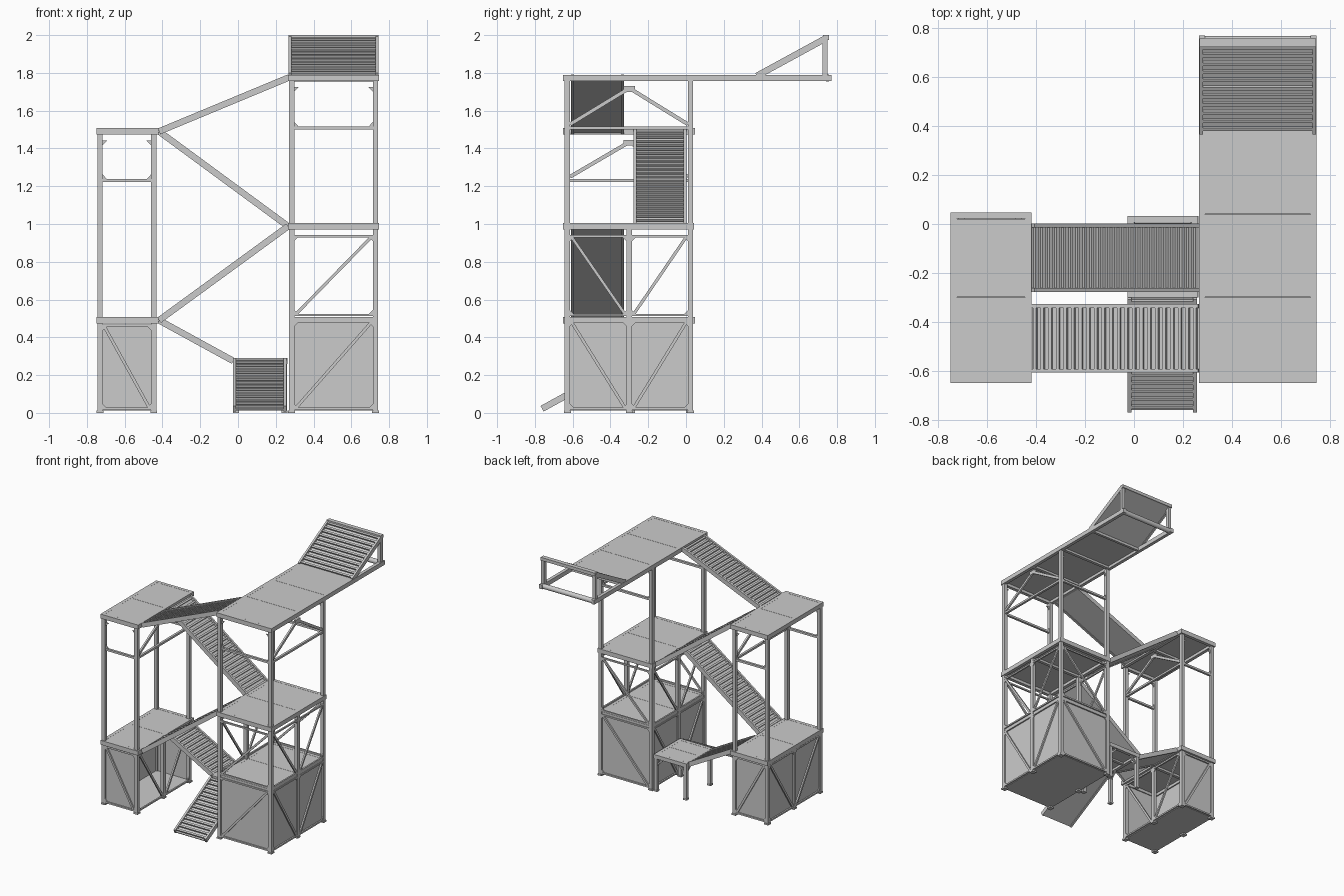
import bpy, bmesh
from mathutils import Vector, Matrix

if "Cube" in bpy.data.objects:
    bpy.data.objects.remove(bpy.data.objects["Cube"])

class Part:
    """Collects boxes, beams, gussets into one named object."""
    def __init__(self, name):
        self.name, self.bm = name, bmesh.new()

    def box(self, x0, x1, y0, y1, z0, z1):
        m = Matrix.Translation(((x0+x1)/2, (y0+y1)/2, (z0+z1)/2)) @ Matrix.Diagonal((x1-x0, y1-y0, z1-z0, 1))
        bmesh.ops.create_cube(self.bm, size=1, matrix=m)

    def beam(self, p, q, w, h):
        """Bar from p to q: w is the horizontal width, h the other thickness."""
        p, q = Vector(p), Vector(q)
        d = (q-p).normalized()
        side = Vector((0, 0, 1)).cross(d).normalized()
        up = d.cross(side)
        r = Matrix((d, side, up)).transposed().to_4x4()
        m = Matrix.Translation((p+q)/2) @ r @ Matrix.Diagonal(((q-p).length, w, h, 1))
        bmesh.ops.create_cube(self.bm, size=1, matrix=m)

    def gusset(self, p, u, v, t):
        """Thin triangular corner plate with legs u and v, thickness vector t."""
        p, u, v, t = Vector(p), Vector(u), Vector(v), Vector(t)
        vs = [self.bm.verts.new(c) for c in (p-t, p+u-t, p+v-t)]
        f = self.bm.faces.new(vs)
        g = bmesh.ops.extrude_face_region(self.bm, geom=[f])['geom']
        bmesh.ops.translate(self.bm, vec=t*2, verts=[e for e in g if isinstance(e, bmesh.types.BMVert)])

    def done(self):
        bmesh.ops.recalc_face_normals(self.bm, faces=self.bm.faces[:])
        me = bpy.data.meshes.new(self.name)
        self.bm.to_mesh(me)
        self.bm.free()
        ob = bpy.data.objects.new(self.name, me)
        bpy.context.collection.objects.link(ob)
        return ob

def pt(axis, c, a, z):
    return (c, a, z) if axis == 'x' else (a, c, z)

def bay(part, axis, c, a0, a1, z0, z1, rising, frame=True):
    """Thin inner frame, one diagonal and corner gussets in the plane axis = c."""
    t = 0.012
    if frame:
        for z in (z0+t/2, z1-t/2):
            part.beam(pt(axis, c, a0, z), pt(axis, c, a1, z), t, t)
    za, zb = (z0, z1) if rising else (z1, z0)
    s = 0.012 if za < zb else -0.012
    part.beam(pt(axis, c, a0+.01, za+s), pt(axis, c, a1-.01, zb-s), .012, .016)
    tv = pt(axis, .003, 0, 0)
    for a, sa in ((a0, 1), (a1, -1)):
        for z, sz in ((z0, 1), (z1, -1)):
            part.gusset(pt(axis, c, a, z), pt(axis, 0, sa*.032, 0), (0, 0, sz*.032), tv)

def deck(name, x0, x1, y0, y1, top, seams, thick=.034, plate_end=None):
    """Perimeter frame, cross joists and floor plates with narrow seams."""
    d = Part(name)
    b, w = top-thick, .026
    d.box(x0, x0+w, y0, y1, b, top)
    d.box(x1-w, x1, y0, y1, b, top)
    d.box(x0+w, x1-w, y0, y0+w, b, top)
    if plate_end is None:
        d.box(x0+w, x1-w, y1-w, y1, b, top)
    ends = [y0+w] + seams + [plate_end or y1-w]
    for a, c in zip(ends, ends[1:]):
        d.box(x0+w, x1-w, a+.001, c-.001, top-.012, top-.0005)
    for s in seams:
        d.box(x0+w, x1-w, s-.012, s+.012, b+.004, top-.013)
    return d.done()

def ramp(name, p, q, width, n, axis='x'):
    """Sloped plate with two side rails and cross cleats; p, q on the centre line."""
    r = Part(name)
    p, q = Vector(p), Vector(q)
    d = (q-p).normalized()
    side = Vector((0, 0, 1)).cross(d).normalized()
    up = d.cross(side)
    for s in (-1, 1):
        o = side*s*(width/2-.008)
        r.beam(p+o, q+o, .016, .034)
    r.beam(p-up*.006, q-up*.006, width-.03, .008)
    for i in range(n):
        c = p.lerp(q, (i+.5)/n) + up*.004
        r.beam(c-d*.007, c+d*.007, width-.032, .016)
    return r.done()

P = .028                               # post thickness
FY, BY, MY = -.642, .010, -.314        # front, back and middle post edges

def tower(tag, xl, xr, z_mid, z_top, z_bar, panel_top, open_right):
    posts = Part(tag + "_posts")
    for x in (xl, xr-P):
        for y in (FY, BY, MY):
            top = z_mid if y == MY else z_top
            posts.box(x, x+P, y, y+P, 0, top)
            posts.box(x-.004, x+P+.004, y-.004, y+P+.004, 0, .012)
    posts.done()

    # thin wall panels and floor sheet of the closed base
    walls = Part(tag + "_base_panels")
    ya, yb, m = FY+P/2, BY+P/2, P/2
    walls.box(xl+m, xr-m, ya-.003, ya+.003, .012, panel_top)
    walls.box(xl+m, xr-m, yb-.003, yb+.003, .012, panel_top)
    walls.box(xl+m-.003, xl+m+.003, ya, yb, .012, panel_top)
    if not open_right:
        walls.box(xr-m-.003, xr-m+.003, ya, yb, .012, panel_top)
    walls.box(xl+m, xr-m, ya, yb, .012, .018)
    walls.done()

    # braces: base storey, optional second storey, then the tall open storey
    br = Part(tag + "_braces")
    storeys = [(.016, panel_top)] + ([(.512, z_mid-.034)] if z_mid > .7 else [])
    for z0, z1 in storeys:
        for y in (FY+.006, BY+P-.006):
            bay(br, 'y', y, xl+P, xr-P, z0, z1, not open_right)
        for x in (xl+.006, xr-.006):
            bay(br, 'x', x, FY+P, MY, z0, z1, False)
            bay(br, 'x', x, MY+P, BY, z0, z1, True)
    for y in (FY+m, BY+m):
        br.box(xl+P, xr-P, y-.009, y+.009, z_bar-.008, z_bar+.008)
    x, mid = xr-m, MY+m
    br.box(x-.009, x+.009, FY+P, BY, z_bar-.008, z_bar+.008)
    zt = z_top-.05
    br.beam((x, FY+P, z_bar+.02), (x, mid-.015, zt), .014, .02)
    br.beam((x, BY, z_bar+.02), (x, mid+.015, zt), .014, .02)
    br.box(x-.008, x+.008, mid-.03, mid+.03, zt-.01, z_top-.03)
    for xx, s in ((xl+P, 1), (xr-P, -1)):
        for y in (FY+m, BY+m):
            br.gusset((xx, y, z_top-.034), (s*.025, 0, 0), (0, 0, -.025), (0, .004, 0))
            br.gusset((xx, y, z_bar+.008), (s*.022, 0, 0), (0, 0, .025), (0, .004, 0))
    br.done()

tower("right_tower", .27, .742, .975, 1.76, 1.508, .49, False)
tower("left_tower", -.745, -.432, .475, 1.475, 1.23, .468, True)

# floors
deck("right_low_floor", .275, .737, -.637, .033, .508, [-.3], .018)
deck("right_mid_deck", .265, .747, -.65, .042, 1.005, [-.3])
deck("right_top_deck", .265, .747, -.65, .77, 1.79, [-.3, .04], plate_end=.385)
deck("left_mid_deck", -.75, -.42, -.65, .048, .507, [-.3])
deck("left_top_deck", -.75, -.42, -.65, .048, 1.507, [-.3])

# stair flights between the towers, alternating lanes
BACK, FRONT = -.138, -.468
ramp("flight_one", (-.025, BACK, .275), (-.418, BACK, .49), .28, 13)
ramp("flight_two", (-.418, FRONT, .49), (.265, FRONT, .988), .28, 24)
ramp("flight_three", (.265, BACK, .988), (-.418, BACK, 1.49), .28, 24)
ramp("flight_four", (-.418, FRONT, 1.49), (.268, FRONT, 1.775), .28, 22)

# low entry platform with legs and entry ramp
deck("entry_platform", -.026, .262, -.3, .032, .29, [-.135], .03)
legs = Part("entry_platform_legs")
for x, sx in ((-.024, 1), (.234, -1)):
    for y, sy in ((-.298, 1), (.004, -1)):
        legs.box(x, x+.026, y, y+.026, 0, .262)
        legs.box(x-.003, x+.029, y-.003, y+.029, 0, .012)
        cx, cy = x+.013, y+.013
        legs.beam((cx, cy, .2), (cx+sx*.06, cy, .262), .012, .012)
        legs.beam((cx, cy, .2), (cx, cy+sy*.06, .262), .012, .012)
legs.done()
ramp("entry_ramp", (.115, -.762, .022), (.115, -.3, .276), .284, 14)

# kicker ramp at the end of the top deck
ramp("kicker_ramp", (.506, .375, 1.784), (.506, .742, 1.984), .478, 11)
k = Part("kicker_frame")
for x in (.268, .718):
    k.box(x, x+.026, .722, .75, 1.785, 1.985)
k.box(.268, .744, .724, .758, 1.975, 2.0)
k.box(.291, .721, .38, .4, 1.758, 1.778)
k.done()

# round end bar under the kicker
bpy.ops.mesh.primitive_cylinder_add(vertices=24, radius=.019, depth=.45,
                                    location=(.506, .75, 1.773), rotation=(0, 1.5708, 0))
bpy.context.object.name = "end_roller"
bpy.ops.object.shade_smooth_by_angle()
